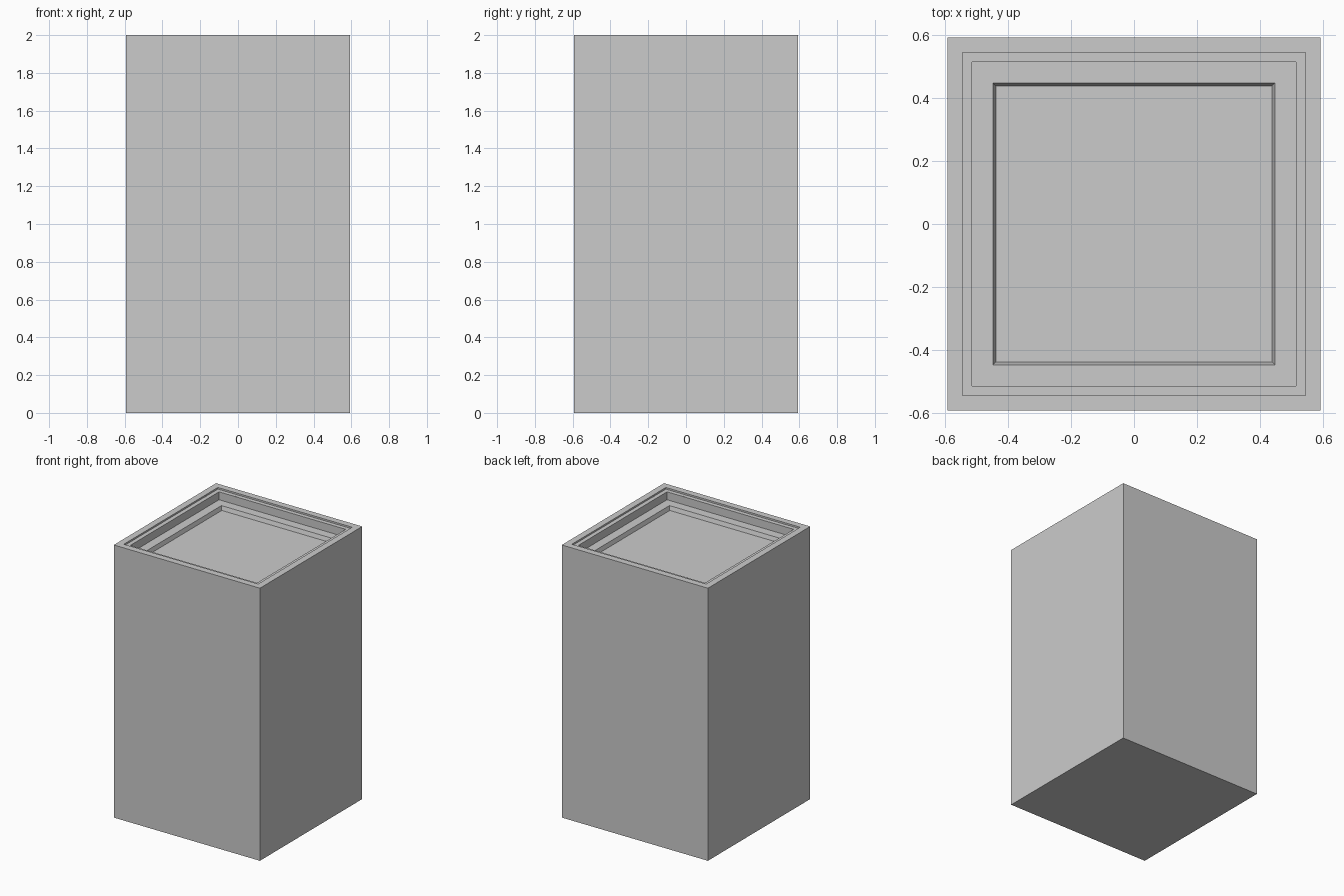
import bpy, bmesh, math

if "Cube" in bpy.data.objects:
    bpy.data.objects.remove(bpy.data.objects["Cube"])

H = 2.0
RIM_STEP = H - 0.012   # shallow rebate just inside the rim
LEDGE = H - 0.07       # ledge around the sunken panel
FLOOR = H - 0.10       # sunken panel


def finish(bm, name):
    bmesh.ops.recalc_face_normals(bm, faces=bm.faces)
    mesh = bpy.data.meshes.new(name)
    bm.to_mesh(mesh)
    bm.free()
    obj = bpy.data.objects.new(name, mesh)
    bpy.context.collection.objects.link(obj)
    return obj


def square_loft(name, profile):
    """Closed solid from concentric square rings of (half width, height)."""
    bm = bmesh.new()
    rings = [[bm.verts.new((sx * r, sy * r, z))
              for sx, sy in ((-1, -1), (1, -1), (1, 1), (-1, 1))]
             for r, z in profile]
    for a, b in zip(rings, rings[1:]):
        for i in range(4):
            j = (i + 1) % 4
            bm.faces.new((a[i], a[j], b[j], b[i]))
    bm.faces.new(rings[0])
    bm.faces.new(rings[-1])
    return finish(bm, name)


# Tall square body with stepped recess in the top
square_loft("planter_body", [
    (0.593, 0), (0.593, H),
    (0.545, H), (0.545, RIM_STEP),
    (0.514, RIM_STEP), (0.514, LEDGE),
    (0.448, LEDGE), (0.439, FLOOR),
])

# Fine diagonal seams across the rebate
for k, (x, y) in enumerate(((-0.39, 0.53), (-0.53, 0.39),
                            (0.53, -0.39), (0.39, -0.53))):
    bm = bmesh.new()
    bmesh.ops.create_cube(bm, size=1)
    seam = finish(bm, f"rebate_seam_{k + 1}")
    seam.scale = (0.042, 0.004, 0.004)
    seam.rotation_euler.z = math.radians(-45)
    seam.location = (x, y, RIM_STEP)
